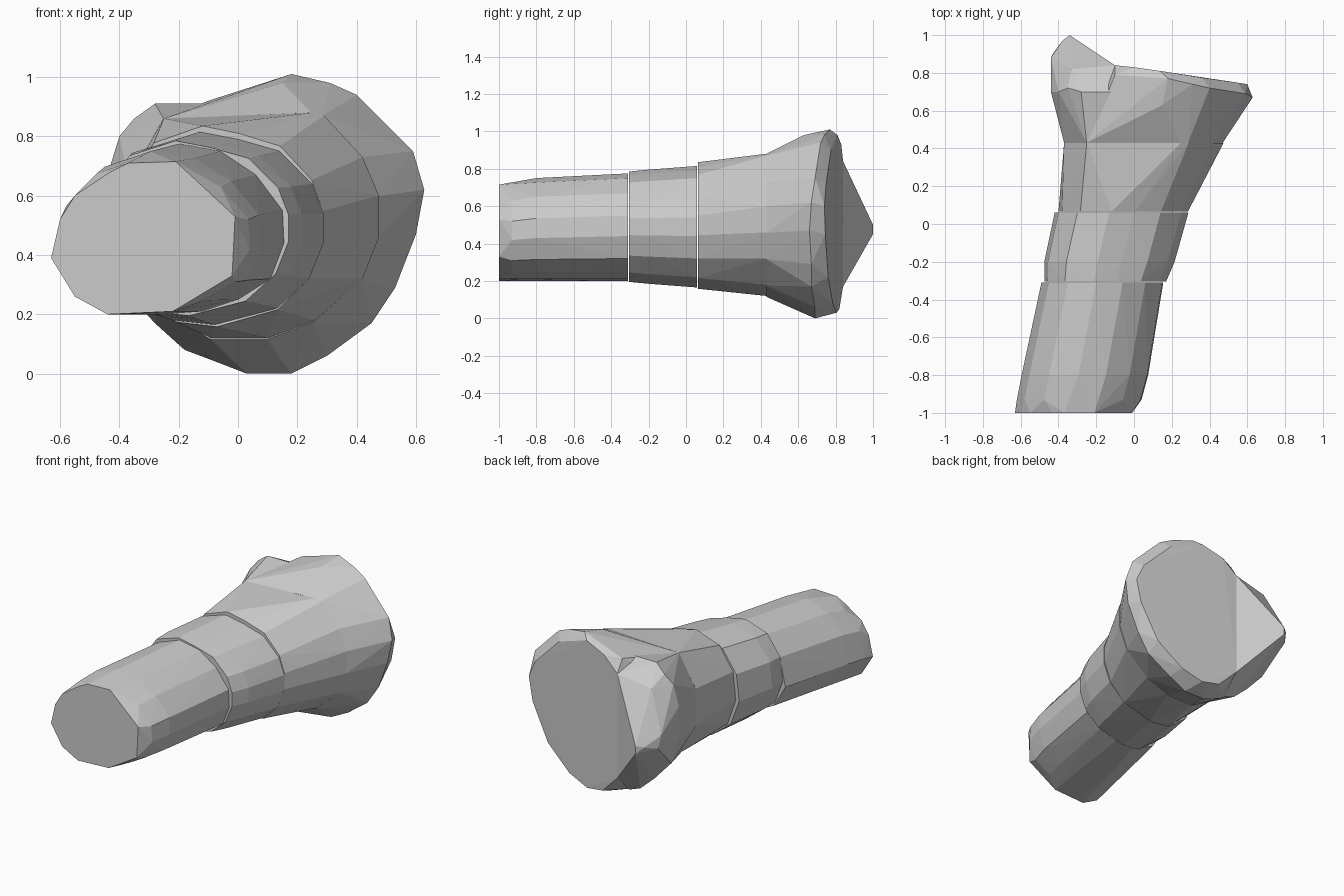
import bpy, bmesh


def hull(name, points):
    """Flat-faced convex block wrapped around a set of points."""
    bm = bmesh.new()
    for p in points:
        bm.verts.new(p)
    res = bmesh.ops.convex_hull(bm, input=bm.verts)
    loose = {g for g in res["geom_interior"] + res["geom_unused"]
             if isinstance(g, bmesh.types.BMVert)}
    bmesh.ops.delete(bm, geom=list(loose), context='VERTS')
    bmesh.ops.dissolve_limit(bm, angle_limit=0.01, verts=bm.verts, edges=bm.edges)
    bmesh.ops.recalc_face_normals(bm, faces=bm.faces)
    mesh = bpy.data.meshes.new(name)
    bm.to_mesh(mesh)
    bm.free()
    obj = bpy.data.objects.new(name, mesh)
    bpy.context.collection.objects.link(obj)
    return obj


def ring(y, outline):
    return [(x, y, z) for x, z in outline]


def fit(y, outline, x0, x1, z0, z1):
    """Outline rescaled to the given width and height, placed at y."""
    xs, zs = [p[0] for p in outline], [p[1] for p in outline]
    ax, bx, az, bz = min(xs), max(xs), min(zs), max(zs)
    return [(x0 + (x - ax) / (bx - ax) * (x1 - x0), y,
             z0 + (z - az) / (bz - az) * (z1 - z0)) for x, z in outline]


# Cross-sections (x, z) along the bone
end = [(-.63, .39), (-.60, .52), (-.55, .60), (-.43, .68), (-.37, .71), (-.21, .715),
       (-.01, .53), (-.02, .33), (-.22, .21), (-.44, .20), (-.55, .26)]
lower = [(-.49, .42), (-.45, .60), (-.35, .72), (-.20, .775), (-.06, .75), (.06, .67),
         (.15, .55), (.155, .44), (.11, .32), (0, .25), (-.12, .21), (-.25, .20), (-.41, .28)]
middle = [(-.42, .45), (-.40, .62), (-.30, .76), (-.13, .815), (0, .79), (.14, .75),
          (.25, .64), (.288, .54), (.288, .44), (.24, .32), (.13, .22), (-.08, .165),
          (-.22, .18), (-.36, .29)]
upper = [(-.37, .42), (-.37, .66), (-.25, .86), (.25, .88), (.29, .87), (.42, .73),
         (.475, .60), (.475, .46), (.42, .32), (.26, .18), (.10, .12), (-.09, .12),
         (-.26, .22)]

# Shaft segments
hull("shaft_end", ring(-1, end) + fit(-.8, lower, -.595, .075, .20, .75)
     + fit(-.93, lower, -.62, .04, .20, .725) + ring(-.31, lower))
hull("shaft_middle", fit(-.305, middle, -.475, .17, .195, .785)
     + fit(-.2, middle, -.475, .215, .185, .795) + ring(.06, middle))
hull("shaft_flare", fit(.065, middle, -.40, .285, .158, .835) + ring(.43, upper))

# Wide head with a slanted back face
head = [(-.10, .79, .92), (.18, .77, 1.01), (.15, .63, .98), (.31, .74, .98), (.40, .72, .94),
        (.59, .69, .75), (.628, .67, .62), (.60, .66, .47), (.53, .67, .29), (.45, .67, .17),
        (.30, .69, .06), (.18, .69, 0), (.03, .69, 0), (-.10, .70, .05)]
back = [(-.10, .84, .17), (-.10, .84, .84), (0, .83, .93), (.14, .81, .98), (.36, .775, .90),
        (.55, .748, .71), (.60, .74, .60), (.57, .745, .45), (.45, .76, .22), (.28, .785, .08),
        (.14, .805, .03), (.02, .82, .05)]
neck = fit(.43, upper, -.37, .47, .115, .88)
hull("head", neck + head + back)

# Pointed spur beside the back face
hull("spur", [p for p in neck if p[0] < -.05] + [
    (-.10, .84, .17), (-.10, .84, .84), (-.10, .72, .05), (-.09, .70, .91),
    (-.28, .70, .91), (-.35, .72, .86), (-.40, .70, .80), (-.44, .70, .67),
    (-.44, .70, .45), (-.40, .72, .30), (-.28, .72, .17), (-.18, .72, .08),
    (-.44, .88, .55), (-.43, .90, .47), (-.34, 1, .50), (-.34, 1, .45),
    (-.38, .97, .49), (-.33, .82, .80), (-.27, .84, .26)])
